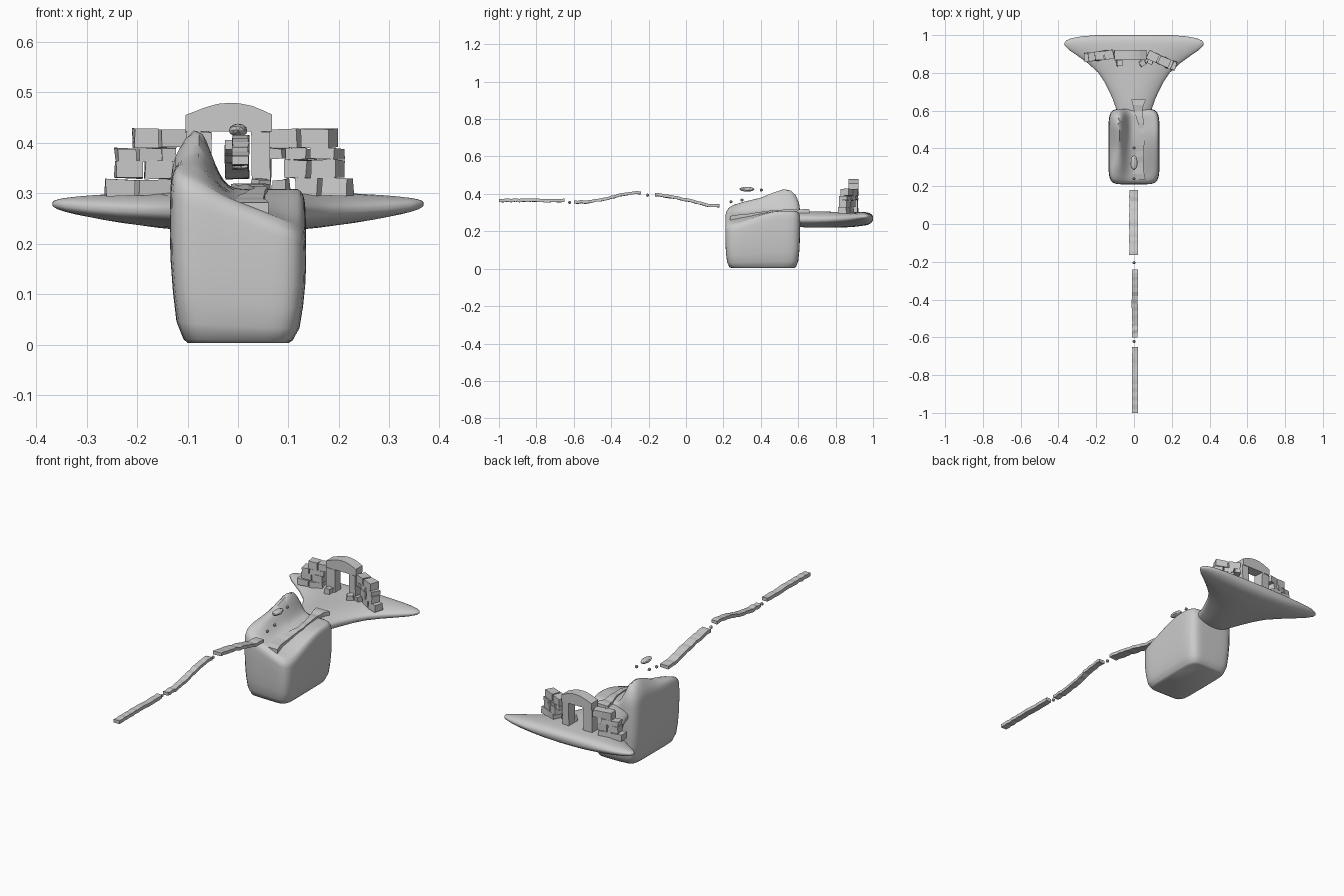
import bpy, bmesh, math, random
from mathutils import Vector, Matrix, noise

if "Cube" in bpy.data.objects:
    bpy.data.objects.remove(bpy.data.objects["Cube"])
random.seed(4)


def make(name, bm, angle=None):
    bmesh.ops.recalc_face_normals(bm, faces=bm.faces)
    me = bpy.data.meshes.new(name)
    bm.to_mesh(me)
    bm.free()
    ob = bpy.data.objects.new(name, me)
    bpy.context.collection.objects.link(ob)
    if angle:
        bpy.ops.object.select_all(action='DESELECT')
        ob.select_set(True)
        bpy.context.view_layer.objects.active = ob
        bpy.ops.object.shade_smooth_by_angle(angle=math.radians(angle))
    return ob


def loft(name, rings, angle=None):
    bm = bmesh.new()
    vs = [[bm.verts.new(p) for p in r] for r in rings]
    n = len(rings[0])
    for a, b in zip(vs, vs[1:]):
        for i in range(n):
            bm.faces.new((a[i], a[(i + 1) % n], b[(i + 1) % n], b[i]))
    bm.faces.new(vs[0])
    bm.faces.new(vs[-1])
    return make(name, bm, angle)


def interp(x, pts):
    if x <= pts[0][0]:
        return pts[0][1]
    for (a, p), (b, q) in zip(pts, pts[1:]):
        if x <= b:
            t = (x - a) / (b - a)
            return p + (q - p) * t
    return pts[-1][1]


def smooth(t):
    t = max(0, min(1, t))
    return t * t * (3 - 2 * t)


def superellipse(a, b, e, n):
    out = []
    for i in range(n):
        t = 2 * math.pi * i / n
        c, s = math.cos(t), math.sin(t)
        r = (abs(c) ** e + abs(s) ** e) ** (-1 / e)
        out.append((a * r * c, b * r * s))
    return out


# Terrain height on top of the rock block
RIDGE = [(.21, .0), (.3, .04), (.4, .07), (.47, .1), (.52, .118), (.57, .108), (.61, .05)]


def top(x, y):
    front = .283 - .4 * x
    base = front + (.308 - front) * smooth((y - .21) / .3)
    width = .038 if x > -.08 else .06
    return base + interp(y, RIDGE) * math.exp(-((x + .08) / width) ** 2)


# Large rock block
rings = []
N = 72
for t, sx, sy in [(.01, .1, .165), (.03, .108, .178), (.13, .122, .19), (.3, .129, .196),
                  (.5, .134, .199), (.7, .135, .2), (.86, .134, .2), (.93, .132, .198)]:
    rings.append([(x, y + .41, max(.003, t * top(x, y + .41))) for x, y in superellipse(sx, sy, 7, N)])
for k, drop in [(.965, .012), (.93, .004), (.88, 0), (.78, 0), (.68, 0), (.58, 0), (.48, 0), (.38, 0),
                (.28, 0), (.18, 0), (.08, 0), (.01, 0)]:
    rings.append([(x, y + .41, top(x, y + .41) - drop)
                  for x, y in superellipse(.134 * k, .2 * k, 7, N)])
loft("rock_block", rings, 50)

# Flared platform behind the block: (y, half width, bottom, top)
rings = []
for y, w, lo, hi in [(.58, .085, .23, .3), (.62, .098, .222, .304), (.66, .112, .22, .305),
                     (.7, .13, .219, .305), (.75, .155, .219, .305), (.8, .188, .22, .304),
                     (.85, .243, .221, .304), (.89, .298, .223, .304), (.92, .342, .226, .304),
                     (.945, .367, .23, .303), (.96, .368, .232, .302), (.972, .358, .235, .3),
                     (.984, .33, .241, .296), (.993, .28, .248, .29), (1, .2, .258, .28)]:
    c, h = (lo + hi) / 2, (hi - lo) / 2
    rings.append([(x, y, c + z * (1 - .35 * (x / w) ** 2) + .012 * (x / .37) ** 2)
                  for x, z in superellipse(w, h, 2.8, 48)])
loft("flared_platform", rings, 60)


# Uneven walkways and trail
def walkway(name, pts, steps, thick, jitter):
    rings = []
    y0, y1 = pts[0][1], pts[-1][1]
    for i in range(steps + 1):
        y = y0 + (y1 - y0) * i / steps
        x, z, w = (interp(y, [(p[1], p[j]) for p in pts]) for j in (0, 2, 3))
        z += random.uniform(-jitter, jitter)
        l = x - w + random.uniform(-jitter, jitter) * .5
        r = x + w + random.uniform(-jitter, jitter) * .5
        rings.append([(l, y, z), (r, y, z), (r, y, z - thick),
                      (l, y, z - thick - random.uniform(0, jitter))])
    return loft(name, rings)


walkway("walkway_far", [(.005, -1, .375, .016), (.006, -.65, .373, .015)], 16, .017, .002)
walkway("walkway_middle", [(.005, -.6, .364, .015), (.005, -.52, .367, .015), (.005, -.42, .384, .016),
                           (.005, -.33, .408, .016), (.005, -.28, .415, .016),
                           (.005, -.24, .41, .016)], 18, .015, .003)
walkway("walkway_near", [(-.002, -.165, .405, .023), (-.002, -.03, .383, .023), (-.002, .07, .36, .023),
                         (-.002, .13, .347, .023), (-.002, .18, .347, .023)], 18, .016, .003)
trail = [(.025, .235, .035), (.02, .3, .03), (.03, .37, .022), (.045, .45, .012),
         (.035, .54, .016), (.02, .61, .022), (.025, .66, .038)]
walkway("rock_trail", [(x, y, (top(x, y) if y < .6 else .309) + .008, w) for x, y, w in trail],
        14, .022, .003)


# Floating pebbles and stepping stones
def stone(name, loc, size, sub=1):
    bm = bmesh.new()
    bmesh.ops.create_icosphere(bm, subdivisions=sub, radius=1)
    for v in bm.verts:
        v.co *= 1 + .12 * noise.noise(v.co * 2 + Vector(loc) * 9)
        v.co = Vector(loc) + Vector([a * b for a, b in zip(v.co, size)])
    return make(name, bm)


for i, (y, z) in enumerate([(-.622, .354), (-.205, .393), (.24, .358), (.3, .367), (.403, .421)]):
    stone(f"pebble_{i}", (0, y, z), (.009, .009, .009))
stone("floating_slab", (0, .325, .425), (.019, .04, .013), 2)


# Ruined wall of bricks
def block(name, c, size, yaw=0, jit=.002):
    bm = bmesh.new()
    bmesh.ops.create_cube(bm, size=1, matrix=Matrix.Translation(c) @ Matrix.Rotation(yaw, 4, 'Z')
                          @ Matrix.Diagonal((*size, 1)))
    for v in bm.verts:
        v.co += Vector([random.uniform(-jit, jit) for _ in range(3)])
    return make(name, bm)


left = [(.294, .327, [-.265, -.205, -.135]), (.329, .365, [-.245, -.187, -.13]),
        (.363, .389, [-.242, -.204, -.155, -.128]), (.39, .427, [-.208, -.158, -.106])]
right = [(.294, .33, [.118, .17, .225]), (.33, .366, [.098, .15, .207]),
         (.367, .389, [.07, .1, .15, .205]), (.39, .427, [.07, .13, .192])]
for side, rows in (("left", left), ("right", right)):
    for r, (z0, z1, xs) in enumerate(rows):
        for i, (a, b) in enumerate(zip(xs, xs[1:])):
            x = (a + b) / 2
            y = .9 - .45 * (x - .07) if side == "right" else .9 + .12 * (x + .1)
            yaw = random.uniform(-.15, .1) - (.4 if side == "right" else -.2)
            block(f"brick_{side}_{r}_{i}", (x, y, (z0 + z1) / 2), ((b - a) * .95, .046, z1 - z0), yaw)

# Gate pillars, rubble at their feet and arched lintel
block("pillar_left", (-.078, .893, .357), (.048, .05, .13), .05)
block("pillar_right", (.047, .893, .357), (.038, .05, .13), -.05)
for i, (x, y) in enumerate([(-.078, .85), (.045, .853), (.085, .862)]):
    block(f"rubble_{i}", (x, y, .313), (.032, .028, .028), .6 * i, .004)
prof = [(-.104, .422), (.067, .422), (.067, .456), (.05, .464), (.028, .473), (.003, .478),
        (-.018, .479), (-.04, .477), (-.065, .47), (-.088, .461), (-.104, .455)]
loft("arched_lintel", [[(x, y, z) for x, z in prof] for y in (.868, .922)])
